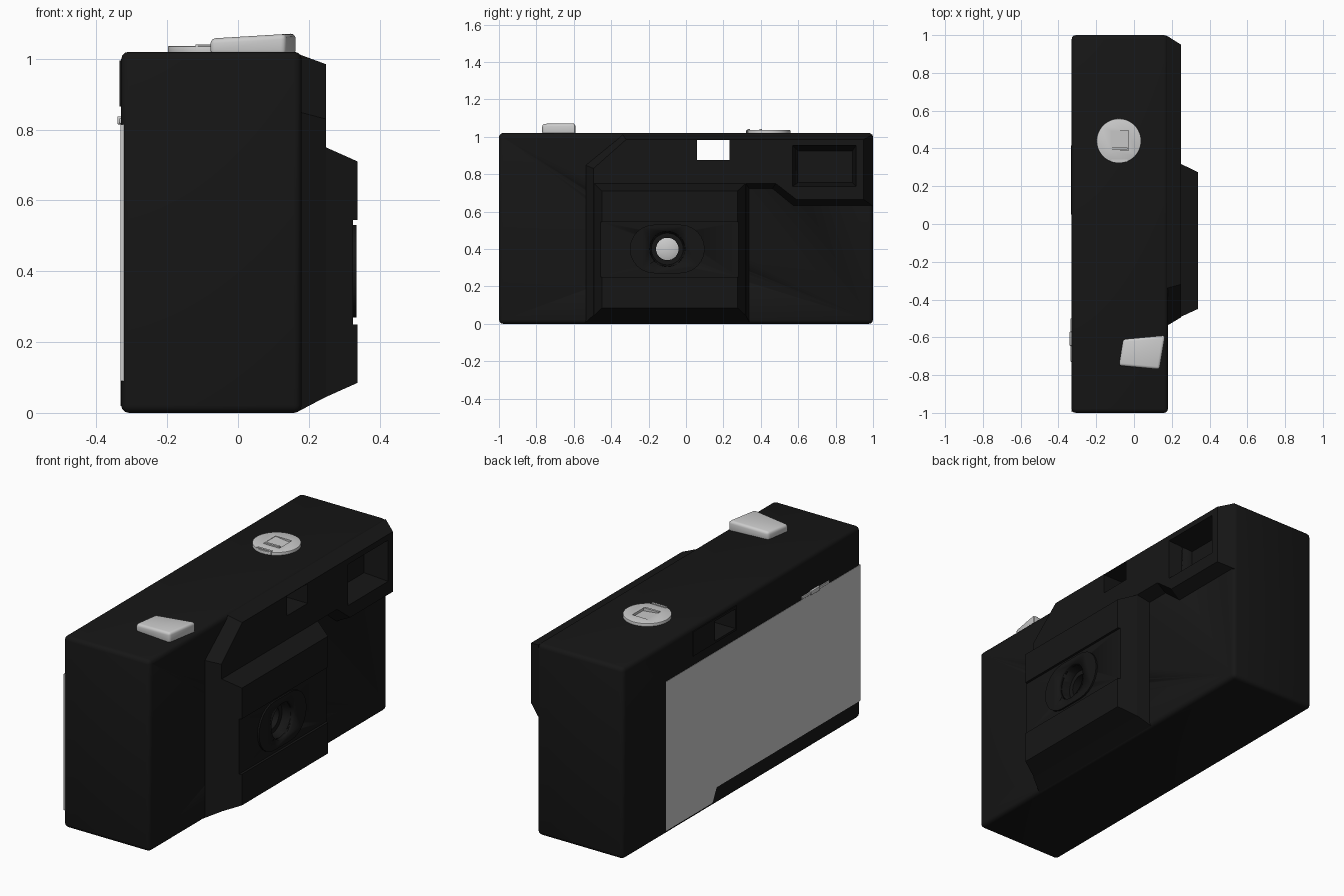
import bpy, bmesh, math
from mathutils import Vector, Matrix

if "Cube" in bpy.data.objects:
    bpy.data.objects.remove(bpy.data.objects["Cube"])

black = bpy.data.materials.new("black_plastic")
black.diffuse_color = (0.008, 0.008, 0.008, 1)
black.use_nodes = True
black.node_tree.nodes["Principled BSDF"].inputs["Base Color"].default_value = black.diffuse_color


def finish(name, bm, mat=None, bevel=0, segs=3, smooth=True):
    bmesh.ops.recalc_face_normals(bm, faces=bm.faces)
    me = bpy.data.meshes.new(name)
    bm.to_mesh(me)
    bm.free()
    ob = bpy.data.objects.new(name, me)
    bpy.context.collection.objects.link(ob)
    if mat:
        me.materials.append(mat)
    if bevel:
        m = ob.modifiers.new("bevel", 'BEVEL')
        m.width, m.segments, m.limit_method = bevel, segs, 'ANGLE'
        apply(ob, m)
    if smooth:
        select(ob)
        bpy.ops.object.shade_smooth_by_angle(angle=math.radians(35))
    return ob


def select(ob):
    bpy.ops.object.select_all(action='DESELECT')
    ob.select_set(True)
    bpy.context.view_layer.objects.active = ob


def apply(ob, m):
    select(ob)
    bpy.ops.object.modifier_apply(modifier=m.name)


def loft(name, loops, **kw):
    """Solid through loops of 3D points with equal counts."""
    bm = bmesh.new()
    rows = [[bm.verts.new(p) for p in lp] for lp in loops]
    n = len(rows[0])
    for a, b in zip(rows, rows[1:]):
        for i in range(n):
            bm.faces.new((a[i], a[(i + 1) % n], b[(i + 1) % n], b[i]))
    bm.faces.new(rows[0])
    bm.faces.new(rows[-1])
    return finish(name, bm, **kw)


def at_x(x, yz):
    return [(x, y, z) for y, z in yz]


def rect(y0, y1, z0, z1):
    return [(y0, z0), (y1, z0), (y1, z1), (y0, z1)]


def circle(r, cy=-0.1, cz=0.4, n=32):
    return [(cy + r * math.cos(2 * math.pi * i / n), cz + r * math.sin(2 * math.pi * i / n)) for i in range(n)]


def box(name, x0, x1, y0, y1, z0, z1, **kw):
    r = rect(y0, y1, z0, z1)
    return loft(name, [at_x(x0, r), at_x(x1, r)], **kw)


def cut(obs, cutter):
    cutter.hide_render = True
    for ob in obs:
        m = ob.modifiers.new("cut", 'BOOLEAN')
        m.operation, m.object, m.solver = 'DIFFERENCE', cutter, 'EXACT'
        apply(ob, m)
    bpy.data.objects.remove(cutter)


# Main body shell
body = box("body", -0.33, 0.18, -1, 1, 0, 1.02, mat=black, bevel=0.022)

# Raised front housing with sloped borders
base = [(-0.54, 0.005), (0.34, 0.005), (0.34, 0.72), (0.46, 0.72), (0.57, 0.63),
        (0.998, 0.63), (0.998, 1.013), (-0.34, 1.013), (-0.54, 0.85)]
face = [(-0.495, 0.045), (0.32, 0.045), (0.32, 0.75), (0.48, 0.75), (0.59, 0.665),
        (0.95, 0.665), (0.95, 0.985), (-0.32, 0.985), (-0.495, 0.83)]
housing = loft("front_housing", [at_x(0.172, base), at_x(0.248, face)], mat=black, smooth=False)

# Lens block, stepped out from the housing
block = loft("lens_block", [at_x(0.244, rect(-0.493, 0.32, 0.043, 0.752)),
                            at_x(0.338, rect(-0.45, 0.275, 0.085, 0.71))], mat=black, smooth=False)
cut([block], box("band_cutter", 0.325, 0.4, -0.6, 0.5, 0.25, 0.545))

# Rounded lens plate inside the band
stadium = []
for cy, start in ((-0.03, -90), (-0.17, 90)):
    stadium += [(cy + 0.13 * math.cos(math.radians(start + a)),
                 0.4 + 0.13 * math.sin(math.radians(start + a))) for a in range(0, 181, 15)]
plate = loft("lens_plate", [at_x(0.315, stadium), at_x(0.334, stadium)], mat=black)

# Lens bore and lens
cut([body, housing, block, plate], loft("bore_cutter", [
    at_x(0.14, circle(0.06)), at_x(0.27, circle(0.06)), at_x(0.27, circle(0.085)), at_x(0.36, circle(0.1))]))
loft("lens", [at_x(0.135, circle(0.06)), at_x(0.155, circle(0.06)), at_x(0.165, circle(0.035))])

# Viewfinder frame on the back and the tunnel through the camera
frame = box("viewfinder_frame", -0.334, -0.32, 0.05, 0.415, 0.865, 0.995, mat=black, smooth=False)
cut([body, housing, frame], box("tunnel_cutter", -0.5, 0.5, 0.06, 0.232, 0.877, 0.982))

# Flash pocket
cut([body, housing], loft("flash_cutter", [
    at_x(0.12, rect(0.60, 0.89, 0.755, 0.925)), at_x(0.25, rect(0.57, 0.91, 0.735, 0.955)),
    at_x(0.3, rect(0.57, 0.91, 0.735, 0.955))]))

# Back door with a stepped lower edge
door = [(0.64, 0.02), (0.64, 0.815), (-0.995, 0.815), (-0.995, 0.09), (0.215, 0.09), (0.25, 0.02)]
loft("back_door", [at_x(-0.322, door), at_x(-0.3315, door)], smooth=False)

# Door latch
box("door_latch", -0.336, -0.32, -0.73, -0.5, 0.817, 0.832, bevel=0.003)
box("latch_tab", -0.341, -0.32, -0.645, -0.57, 0.815, 0.837, bevel=0.003)

# Winding dial with a sloped thumb recess
ring = [(y - 0.08, x + 0.44) for x, y in circle(0.118, 0, 0, 48)]
dial = loft("dial", [[(x, y, z) for x, y in ring] for z in (1.01, 1.036)], bevel=0.003, segs=2)
cut([dial], loft("recess_cutter", [[(x, y, z) for x, z in ((-0.125, 1.034), (-0.03, 1.023), (-0.03, 1.06), (-0.125, 1.06))]
                                   for y in (0.39, 0.495)]))
for y in (0.335, 0.4):
    box("dial_rib", -0.12, -0.035, y - 0.006, y + 0.006, 1.02, 1.041, smooth=False)

# Shutter button, tilted top
quad = [(-0.08, -0.75), (0.135, -0.77), (0.165, -0.59), (-0.058, -0.61)]
loft("shutter_button", [[(x, y, 1.01) for x, y in quad],
                        [(x, y, 1.062 + 0.06 * x) for x, y in quad]], bevel=0.014)
